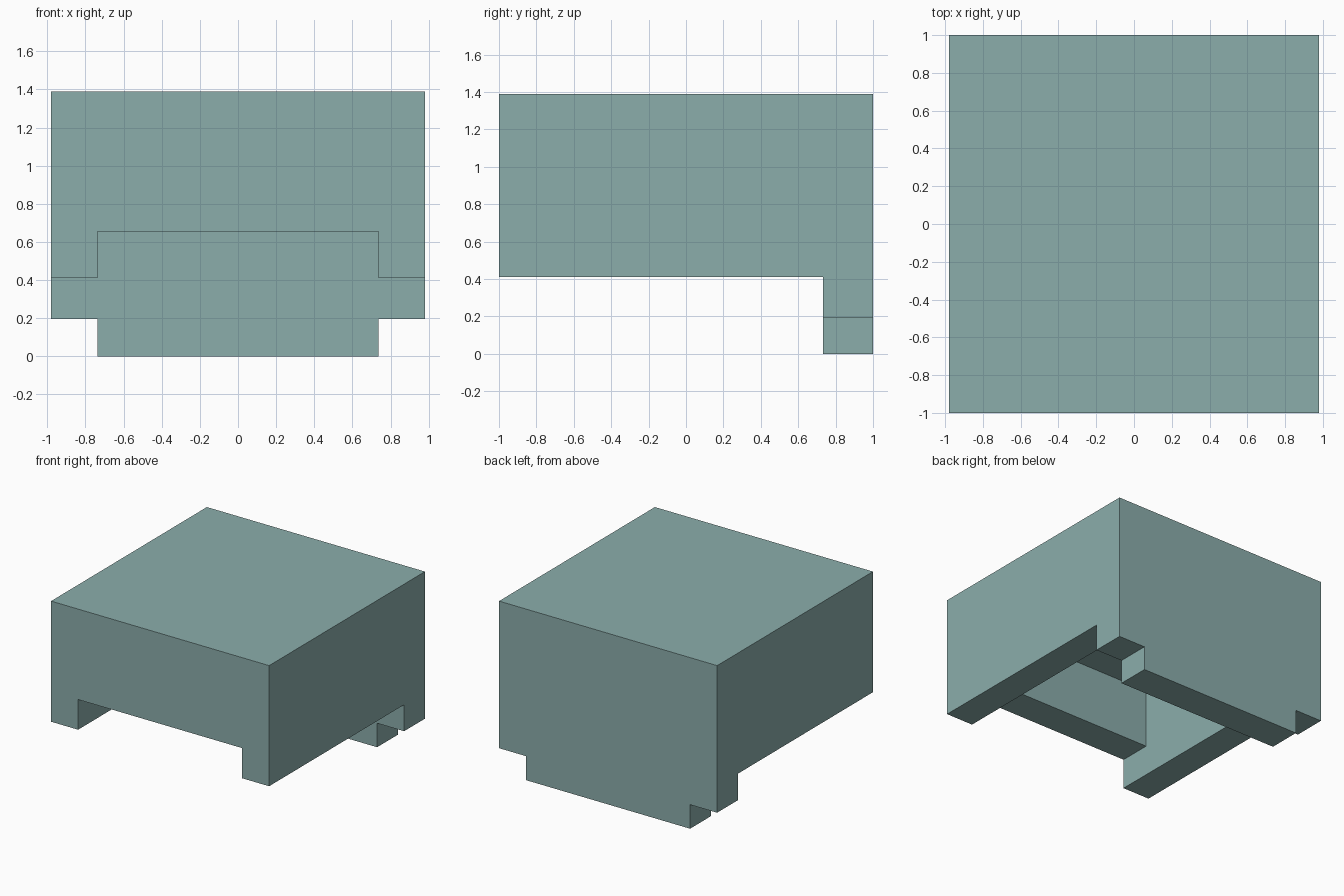
import bpy

if "Cube" in bpy.data.objects:
    bpy.data.objects.remove(bpy.data.objects["Cube"])

X, Y, TOP = 0.98, 1.0, 1.39      # outer half sizes and height
IX, IF, IB = 0.737, -0.737, 0.733  # inner side, front and back planes
CEIL = 1.13                       # ceiling of the hollow


def box(name, lo, hi):
    bpy.ops.mesh.primitive_cube_add(size=1, location=[(a + b) / 2 for a, b in zip(lo, hi)])
    ob = bpy.context.object
    ob.name = name
    ob.scale = [b - a for a, b in zip(lo, hi)]
    bpy.ops.object.transform_apply(location=True, rotation=False, scale=True)
    return ob


# Solid block
shell = box("hollow_shell", (-X, -Y, 0), (X, Y, TOP))

cutters = [
    # Raised side and front edges
    box("underside_cut", (-2, -2, -1), (2, IB, 0.41)),
    # Hollow interior, open at the bottom
    box("cavity_cut", (-IX, IF, -1), (IX, IB, CEIL)),
    # Wide front opening
    box("front_opening_cut", (-IX, -2, -1), (IX, IF + 0.1, 0.655)),
]
# Notches at the two lower back corners
for name, a, b in (("left_notch_cut", -2, -IX), ("right_notch_cut", IX, 2)):
    cutters.append(box(name, (a, IB - 0.2, -1), (b, 2, 0.195)))

# Carve the block
bpy.context.view_layer.objects.active = shell
for c in cutters:
    mod = shell.modifiers.new(c.name, 'BOOLEAN')
    mod.operation = 'DIFFERENCE'
    mod.solver = 'EXACT'
    mod.object = c
    bpy.ops.object.modifier_apply(modifier=mod.name)
for c in cutters:
    bpy.data.objects.remove(c, do_unlink=True)

# Grey-green paint
paint = bpy.data.materials.new("grey_green")
paint.diffuse_color = (0.26, 0.42, 0.41, 1)
paint.use_nodes = True
paint.node_tree.nodes["Principled BSDF"].inputs["Base Color"].default_value = paint.diffuse_color
shell.data.materials.clear()
shell.data.materials.append(paint)
